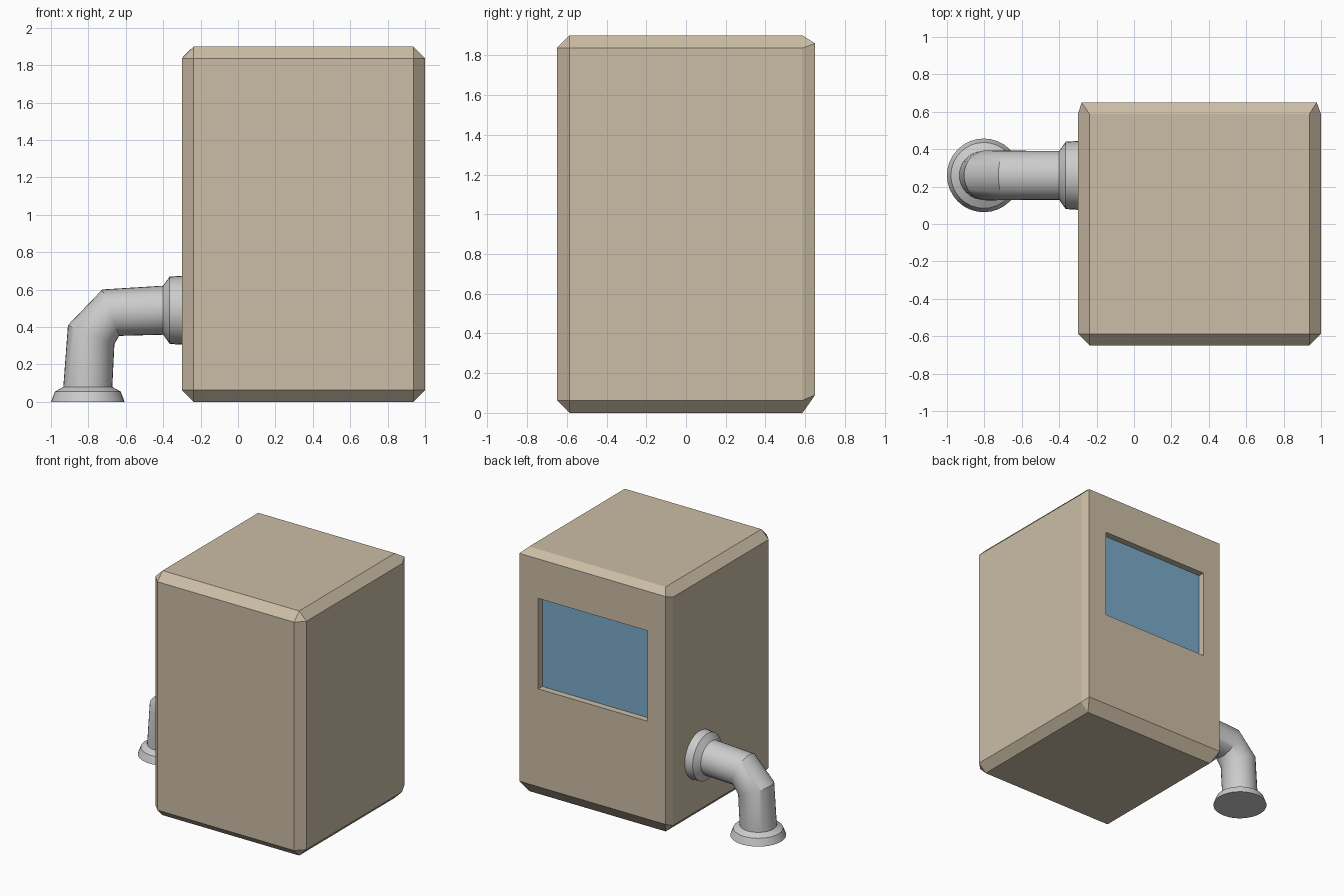
import bpy, bmesh
from math import sin, cos, pi, radians
from mathutils import Vector

if "Cube" in bpy.data.objects:
    bpy.data.objects.remove(bpy.data.objects["Cube"])


def material(name, color):
    m = bpy.data.materials.new(name)
    m.diffuse_color = (*color, 1)
    m.use_nodes = True
    m.node_tree.nodes["Principled BSDF"].inputs["Base Color"].default_value = m.diffuse_color
    return m


def make_object(name, bm, *mats):
    bmesh.ops.recalc_face_normals(bm, faces=bm.faces)
    mesh = bpy.data.meshes.new(name)
    bm.to_mesh(mesh)
    bm.free()
    for m in mats:
        mesh.materials.append(m)
    ob = bpy.data.objects.new(name, mesh)
    bpy.context.collection.objects.link(ob)
    return ob


def fit_rect(verts, x0, x1, z0, z1):
    # Snap four corners of an upright face to a rectangle
    for v in verts:
        v.co.x = x0 if v.co.x < 0.35 else x1
        v.co.z = z0 if v.co.z < 0.95 else z1


# Cabinet: chamfered box
bm = bmesh.new()
bmesh.ops.create_cube(bm, size=1)
for v in bm.verts:
    v.co = Vector((0.35 + v.co.x * 1.3, v.co.y * 1.3, 0.95 + v.co.z * 1.9))
bmesh.ops.bevel(bm, geom=bm.edges[:], offset=0.063, segments=1, affect='EDGES')

# Back face is slightly wider than the chamfer
back = max(bm.faces, key=lambda f: f.calc_center_median().y)
fit_rect(back.verts, -0.28, 0.977, 0.09, 1.86)

# Recessed window panel in the back face
bmesh.ops.inset_individual(bm, faces=[back], thickness=0.1)
fit_rect(back.verts, -0.125, 0.815, 0.85, 1.553)
panel = bmesh.ops.extrude_discrete_faces(bm, faces=[back])['faces'][0]
for v in panel.verts:
    v.co.y -= 0.05
panel.material_index = 1
make_object("cabinet", bm, material("tan", (0.60, 0.51, 0.38)),
            material("window_blue", (0.20, 0.41, 0.59)))

# Elbow pipe with a flange at each end: x, z, radius, tilt of each ring
rings = [(-0.803, 0.0, 0.197, 0), (-0.803, 0.055, 0.176, 0),
         (-0.803, 0.08, 0.131, 0), (-0.785, 0.36, 0.134, 22),
         (-0.68, 0.477, 0.132, 70), (-0.4, 0.49, 0.131, 90),
         (-0.365, 0.49, 0.18, 90), (-0.29, 0.49, 0.185, 90)]
SIDES = 32
bm = bmesh.new()
loops = []
for x, z, r, tilt in rings:
    a = radians(tilt)
    loop = []
    for i in range(SIDES):
        t = 2 * pi * i / SIDES
        u = r * cos(t)
        loop.append(bm.verts.new((x + u * cos(a), 0.26 + r * sin(t), z - u * sin(a))))
    loops.append(loop)
for lo, hi in zip(loops, loops[1:]):
    for i in range(SIDES):
        j = (i + 1) % SIDES
        bm.faces.new((lo[i], lo[j], hi[j], hi[i]))
bm.faces.new(loops[0])
bm.faces.new(loops[-1])
pipe = make_object("elbow_pipe", bm)
bpy.ops.object.select_all(action='DESELECT')
pipe.select_set(True)
bpy.context.view_layer.objects.active = pipe
bpy.ops.object.shade_smooth_by_angle(angle=radians(30))
